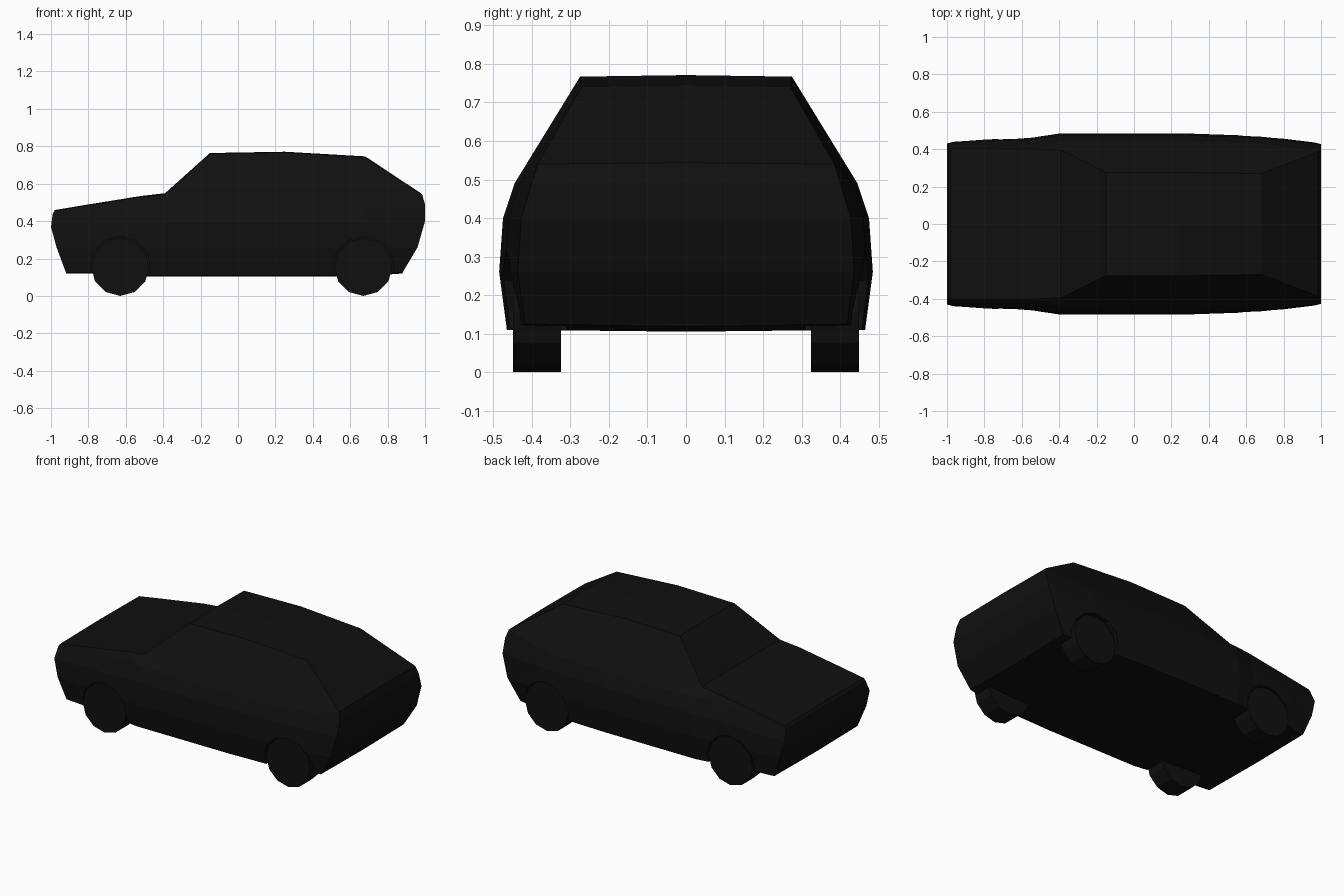
import bpy, bmesh, math
from mathutils import Matrix

cube = bpy.data.objects.get("Cube")
if cube:
    bpy.data.objects.remove(cube)

WHEELS = [(x, s) for x in (-0.63, 0.67) for s in (-1, 1)]
WHEEL_R = 0.155

black = bpy.data.materials.new("black_paint")
black.use_nodes = True
colour = (0.005, 0.005, 0.005, 1)
black.diffuse_color = colour
black.node_tree.nodes["Principled BSDF"].inputs["Base Color"].default_value = colour


def make_object(name, bm):
    bmesh.ops.recalc_face_normals(bm, faces=bm.faces)
    mesh = bpy.data.meshes.new(name)
    bm.to_mesh(mesh)
    bm.free()
    mesh.materials.append(black)
    obj = bpy.data.objects.new(name, mesh)
    bpy.context.collection.objects.link(obj)
    return obj


def drum(name, x, y, z, radius, width):
    """Twelve-sided cylinder lying along y with a corner at the bottom."""
    bm = bmesh.new()
    bmesh.ops.create_cone(bm, cap_ends=True, segments=12, radius1=radius,
                          radius2=radius, depth=width,
                          matrix=Matrix.Translation((x, y, z))
                          @ Matrix.Rotation(math.pi / 2, 4, "X"))
    return make_object(name, bm)


# Side profile from sill to shoulder: half width, height
SIDE = [(0.465, 0.11), (0.485, 0.26), (0.475, 0.40), (0.445, 0.49)]

# Stations from nose to tail: x, width scale, roof half width, roof height
STATIONS = [
    (-1.0, 0.905, 0.40, 0.455),
    (-0.80, 0.93, 0.40, 0.485),
    (-0.52, 0.96, 0.40, 0.53),
    (-0.39, 1.0, 0.395, 0.545),
    (-0.15, 1.0, 0.275, 0.76),
    (0.25, 1.0, 0.275, 0.767),
    (0.68, 0.97, 0.27, 0.742),
    (1.0, 0.90, 0.385, 0.54),
]
# The nose and tail lean, so each level shifts in x
NOSE_LEAN = (0.08, 0.03, 0.0, 0.01, 0.02)
TAIL_LEAN = (-0.12, -0.04, 0.0, 0.0, -0.015)


def half_section(i):
    x, scale, roof_y, roof_z = STATIONS[i]
    lean = [0] * 5
    if i == 0:
        lean = NOSE_LEAN
    elif i == len(STATIONS) - 1:
        lean = TAIL_LEAN
    points = []
    for (y, z), dx in zip(SIDE, lean):
        if i < 3 and z > 0.3:
            z -= (0.05, 0.04, 0.015)[i] * (z - 0.26) / 0.23
        if abs(x) > 0.75 and z < 0.2:
            z += 0.015
        points.append((x + dx, y * scale, z))
    points.append((x + lean[4], roof_y, roof_z))
    return points


# Body shell lofted through the stations
bm = bmesh.new()
rings = []
for i in range(len(STATIONS)):
    half = half_section(i)
    top, low = half[-1], half[0]
    crown = (top[0], 0, top[2] + 0.004)
    belly = (low[0], 0, low[2] - 0.005)
    mirrored = [(x, -y, z) for x, y, z in reversed(half)]
    rings.append([bm.verts.new(p) for p in [belly] + half + [crown] + mirrored])
count = len(rings[0])
for a, b in zip(rings, rings[1:]):
    for k in range(count):
        n = (k + 1) % count
        bm.faces.new((a[k], a[n], b[n], b[k]))
# Nose and tail panels, one strip per level
for ring in (rings[0], rings[-1]):
    for k in range(1, 5):
        bm.faces.new((ring[k], ring[k + 1], ring[count - k - 1], ring[count - k]))
    bm.faces.new((ring[0], ring[1], ring[-1]))
    bm.faces.new((ring[5], ring[6], ring[7]))
bmesh.ops.triangulate(bm, faces=[f for f in bm.faces if len(f.verts) == 4])
body = make_object("body", bm)

# Wheel wells cut through the sides and floor
for x, s in WHEELS:
    cutter = drum("well_cutter", x, s * 0.46, WHEEL_R, WHEEL_R + 0.008, 0.30)
    cutter.hide_render = True
    cut = body.modifiers.new("well", "BOOLEAN")
    cut.operation = "DIFFERENCE"
    cut.solver = "EXACT"
    cut.object = cutter
    bpy.context.view_layer.objects.active = body
    bpy.ops.object.modifier_apply(modifier=cut.name)
    bpy.data.objects.remove(cutter)

# Wheels
for x, s in WHEELS:
    name = ("front_" if x < 0 else "rear_") + ("wheel_a" if s < 0 else "wheel_b")
    drum(name, x, s * 0.387, WHEEL_R, WHEEL_R, 0.125)
